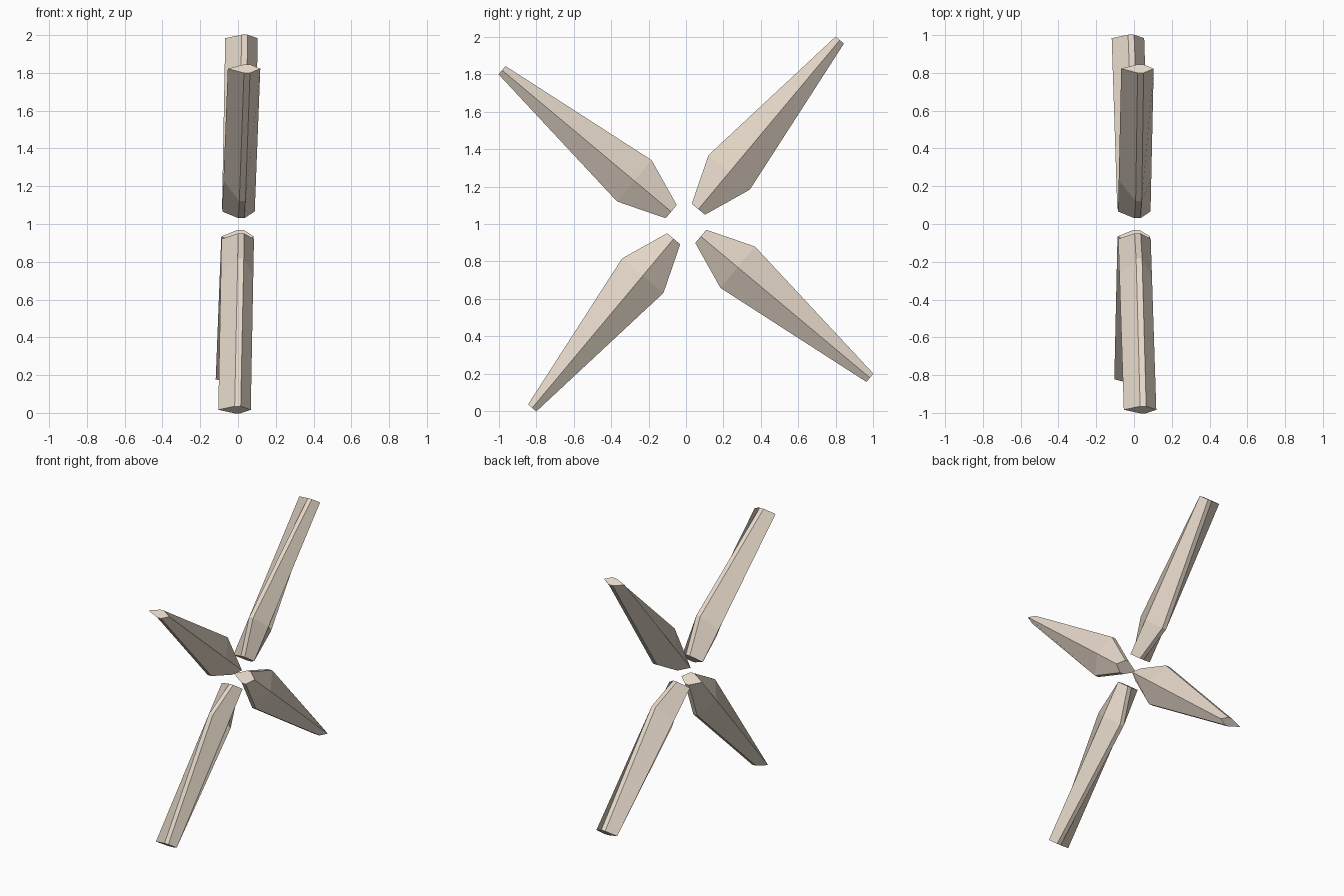
import bpy, bmesh
from math import radians, sin, cos
from mathutils import Matrix, Vector

if "Cube" in bpy.data.objects:
    bpy.data.objects.remove(bpy.data.objects["Cube"])

# Blade stations: distance from hub axis, half chord
STATIONS = [(0.103, 0.046), (0.360, 0.144), (1.282, 0.029)]
HALF_DEPTH = 0.086      # ridge height on both broad sides
EDGE = (0.0, 0.032)     # narrow flat strip along each long edge


def make_blade(name, angle):
    bm = bmesh.new()
    rings = []
    for r, c in STATIONS:
        section = [(HALF_DEPTH, 0), (EDGE[1], c), (EDGE[0], c),
                   (-HALF_DEPTH, 0), (EDGE[0], -c), (EDGE[1], -c)]
        rings.append([bm.verts.new((x, y, r)) for x, y in section])
    for a, b in zip(rings, rings[1:]):
        for i in range(6):
            j = (i + 1) % 6
            bm.faces.new((a[i], a[j], b[j], b[i]))
    bm.faces.new(rings[0])
    bm.faces.new(rings[-1])
    bmesh.ops.recalc_face_normals(bm, faces=bm.faces)

    # Turn about the hub axis, lean the rotor slightly, raise to hub height
    bm.transform(Matrix.Rotation(radians(angle), 4, 'X'))
    lean = Matrix.Identity(4)
    lean[0][1], lean[0][2] = -0.010, 0.027
    bm.transform(Matrix.Translation((0, 0, 1)) @ lean)

    mesh = bpy.data.meshes.new(name)
    bm.to_mesh(mesh)
    bm.free()
    obj = bpy.data.objects.new(name, mesh)
    bpy.context.collection.objects.link(obj)
    mesh.materials.append(mat)


# Pale wood colour
mat = bpy.data.materials.new("pale_wood")
mat.diffuse_color = (0.78, 0.68, 0.58, 1)
mat.use_nodes = True
mat.node_tree.nodes["Principled BSDF"].inputs["Base Color"].default_value = mat.diffuse_color

# Four blades around the hub
for k in range(4):
    make_blade(f"rotor_blade_{k + 1}", -39.9 + 90 * k)
